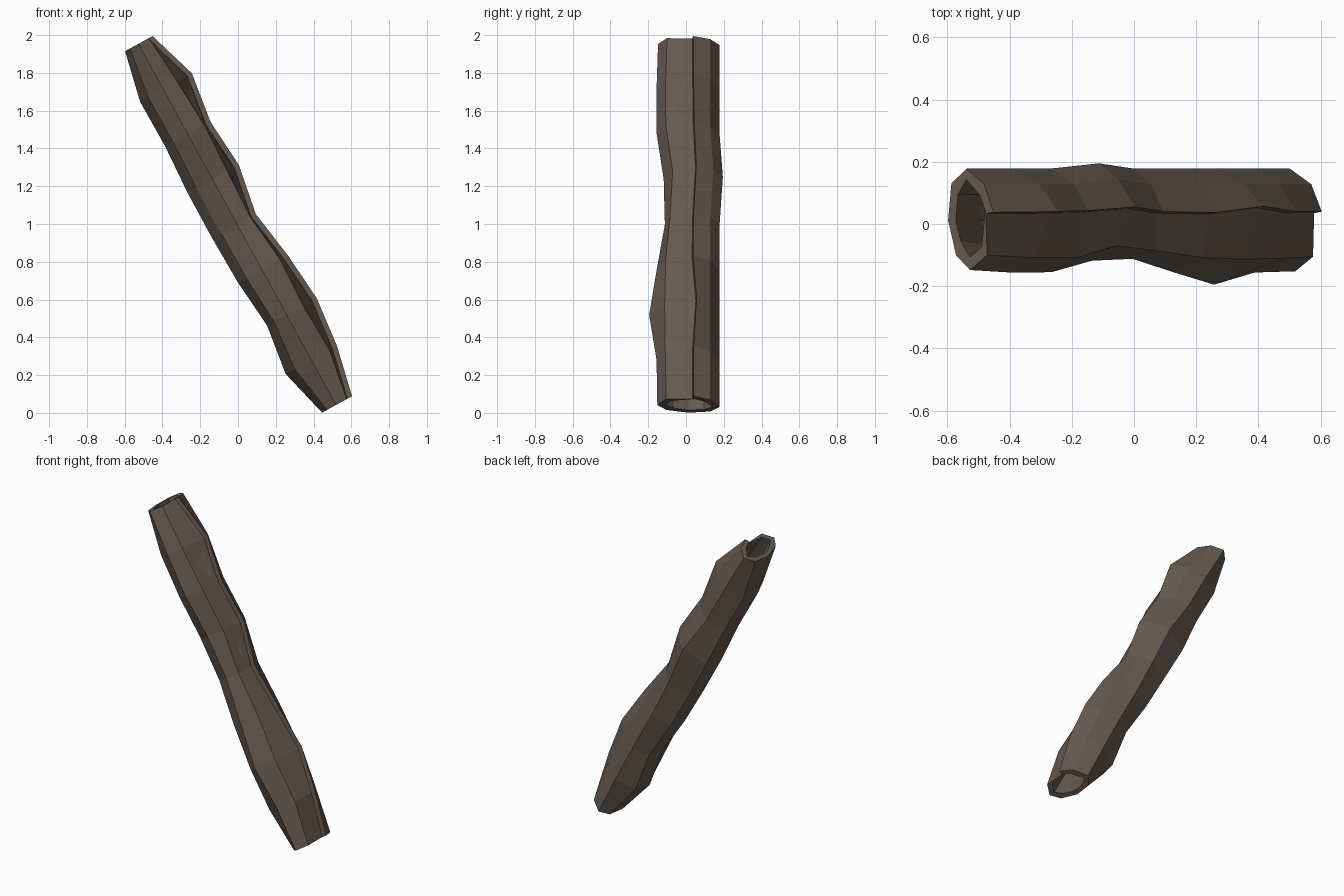
import bpy, bmesh

if "Cube" in bpy.data.objects:
    bpy.data.objects.remove(bpy.data.objects["Cube"])

# Bark colour
bark = bpy.data.materials.new("dark brown bark")
bark.diffuse_color = (0.13, 0.102, 0.083, 1)
bark.use_nodes = True
bark.node_tree.nodes["Principled BSDF"].inputs["Base Color"].default_value = bark.diffuse_color

# Rings along the log: left reach, right reach, front y, back y, seam y,
# front-right corner (u, y), back ridge u
rings = [
    (.089, .092, -.152, .178, .035, .060, -.105, -.025),
    (.160, .150, -.156, .178, .035, .105, -.110, -.015),
    (.123, .177, -.195, .178, .052, .095, -.113, -.010),
    (.149, .152, -.155, .178, .032, .105, -.108, -.010),
    (.156, .108, -.112, .178, .035, .075, -.085, .000),
    (.155, .154, -.118, .195, .050, .085, -.070, .020),
    (.141, .132, -.155, .178, .038, .095, -.107, -.010),
    (.144, .169, -.156, .178, .035, .080, -.108, -.010),
    (.085, .081, -.148, .178, .033, .058, -.100, -.018)]
LENGTH = 2.18


def section(L, R, front, back, seam, cu, cy, ridge, inner):
    """Oval cross-section with an overlapping seam on the right side."""
    w = 0.028
    if inner:
        L, R, front, back = L - w, R - w, front + .042, back - .035
        cu, cy = cu - .02, cy + .025
        lip = 0.004
    else:
        lip = w
    return [(cu, cy), (-.005, front), (-L * .66, front + .048),
            (-L, .012), (-L * .86, back - .048), (ridge, back),
            (R * .58, back - .05), (R, seam + .005), (R - lip, seam)]


def place(u, y, s):
    """Lean the section along the log's axis."""
    return (0.877 * u - 0.48 * s, y, 1 + 0.877 * s + 0.48 * u)


bm = bmesh.new()
outer, inner = [], []
for i, ring in enumerate(rings):
    s = -LENGTH / 2 + LENGTH * i / (len(rings) - 1)
    for store, flag in ((outer, False), (inner, True)):
        store.append([bm.verts.new(place(u, y, s)) for u, y in section(*ring, flag)])


def skin(a, b):
    n = len(a)
    for k in range(n):
        bm.faces.new((a[k], a[(k + 1) % n], b[(k + 1) % n], b[k]))


# Outer bark, hollow inside and end rims
for i in range(len(rings) - 1):
    skin(outer[i], outer[i + 1])
    skin(inner[i + 1], inner[i])
skin(outer[-1], inner[-1])
skin(inner[0], outer[0])
bmesh.ops.recalc_face_normals(bm, faces=bm.faces[:])

mesh = bpy.data.meshes.new("hollow_log")
bm.to_mesh(mesh)
bm.free()
mesh.materials.append(bark)
bpy.context.collection.objects.link(bpy.data.objects.new("hollow_log", mesh))
